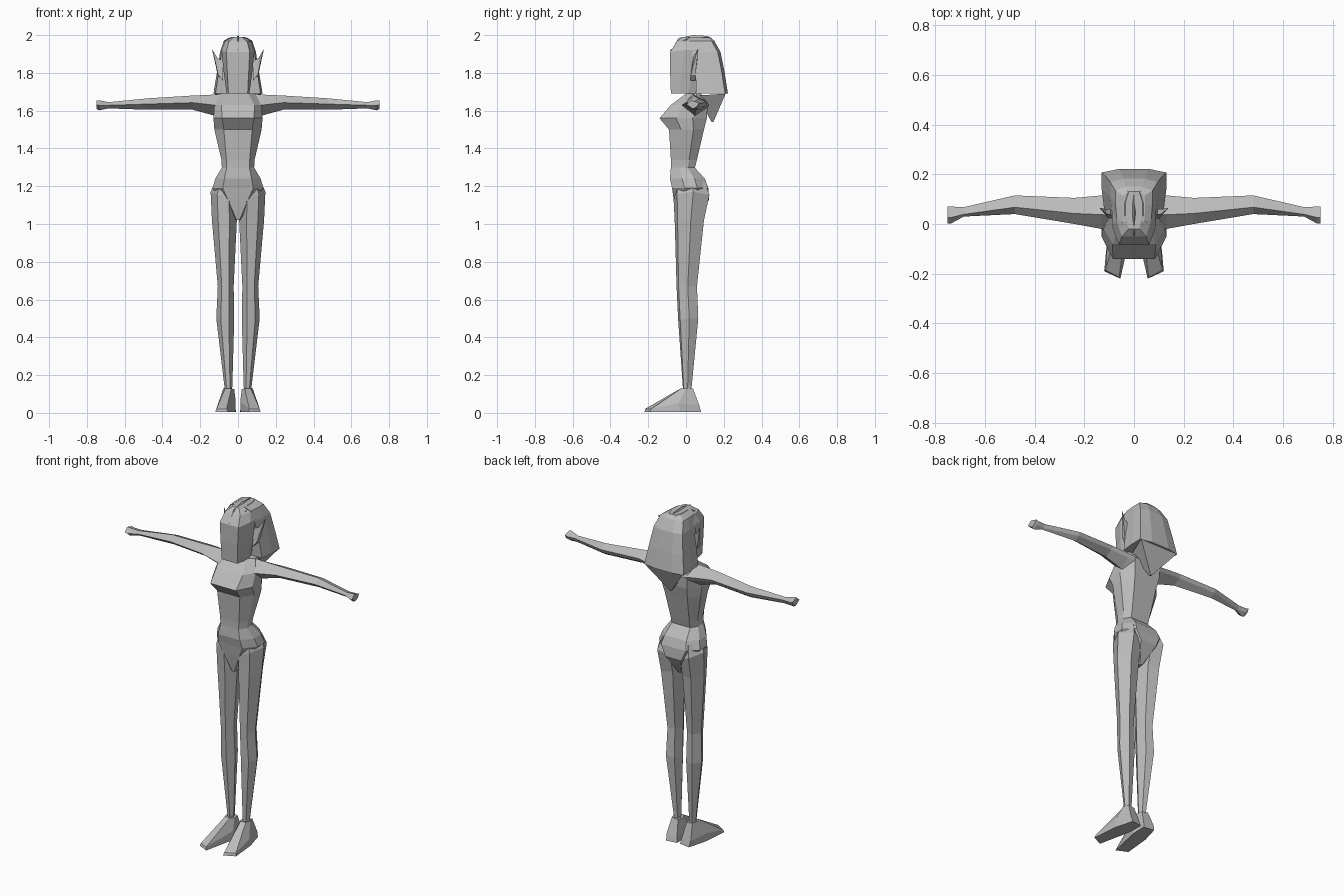
import bpy, bmesh, math

grey = bpy.data.materials.new("plain_grey")
grey.diffuse_color = (0.5, 0.5, 0.5, 1)


def make(name, rings, mirror=False, caps=True):
    """Skin a stack of equal-length point rings, optionally mirrored in x."""
    bm = bmesh.new()
    rows = [[bm.verts.new(p) for p in r] for r in rings]
    n = len(rows[0])
    for a, b in zip(rows, rows[1:]):
        for i in range(n):
            j = (i + 1) % n
            bm.faces.new((a[i], a[j], b[j], b[i]))
    if caps:
        bm.faces.new(rows[0])
        bm.faces.new(rows[-1])
    if mirror:
        g = bmesh.ops.duplicate(bm, geom=bm.verts[:] + bm.edges[:] + bm.faces[:])
        for v in g["geom"]:
            if isinstance(v, bmesh.types.BMVert):
                v.co.x *= -1
    bmesh.ops.remove_doubles(bm, verts=bm.verts, dist=0.0005)
    bmesh.ops.recalc_face_normals(bm, faces=bm.faces)
    me = bpy.data.meshes.new(name)
    bm.to_mesh(me)
    bm.free()
    me.materials.append(grey)
    ob = bpy.data.objects.new(name, me)
    bpy.context.collection.objects.link(ob)
    return ob


def body_ring(z, hw, front, back, panel=0.6, lift=0.0):
    """Symmetric eight-sided ring; lift raises the sides and back."""
    d = back - front
    half = [(panel * hw, front, z), (hw, front + 0.35 * d, z + lift),
            (hw, front + 0.7 * d, z + lift), (panel * hw, back, z + lift)]
    return half + [(-x, y, h) for x, y, h in reversed(half)]


def limb_ring(z, x0, x1, front, back, lift=0.0):
    """Six-sided leg ring, outer side raised by lift."""
    w, d = x1 - x0, back - front
    return [(x0, front + 0.4 * d, z), (x0 + 0.3 * w, front, z + 0.3 * lift),
            (x0 + 0.75 * w, front + 0.1 * d, z + 0.75 * lift),
            (x1, front + 0.55 * d, z + lift),
            (x0 + 0.7 * w, back, z + 0.7 * lift),
            (x0 + 0.2 * w, back - 0.1 * d, z + 0.2 * lift)]


# Torso with bust, ribs and narrow waist
make("torso", [
    body_ring(1.29, 0.085, -0.08, 0.045, 0.7),
    body_ring(1.34, 0.088, -0.08, 0.058, 0.7),
    body_ring(1.50, 0.125, -0.09, 0.095, 0.6),
    body_ring(1.56, 0.13, -0.14, 0.11, 0.65),
    body_ring(1.63, 0.125, -0.08, 0.115, 0.7),
    body_ring(1.69, 0.09, 0.0, 0.08, 0.6)])

# Pelvis narrowing to the crotch
make("pelvis", [
    body_ring(1.02, 0.012, -0.045, 0.06),
    body_ring(1.13, 0.09, -0.065, 0.122, 0.6),
    body_ring(1.19, 0.135, -0.074, 0.118, 0.6),
    body_ring(1.24, 0.12, -0.085, 0.10, 0.6),
    body_ring(1.30, 0.085, -0.08, 0.045, 0.7)])

# Legs
make("legs", [
    limb_ring(0.10, 0.035, 0.07, -0.015, 0.03),
    limb_ring(0.14, 0.03, 0.072, -0.017, 0.03),
    limb_ring(0.50, 0.02, 0.115, -0.042, 0.065),
    limb_ring(0.67, 0.023, 0.107, -0.05, 0.058),
    limb_ring(1.02, 0.006, 0.138, -0.06, 0.095),
    limb_ring(1.12, 0.006, 0.145, -0.066, 0.124, 0.05),
    limb_ring(1.18, 0.02, 0.115, -0.06, 0.10, 0.06)], mirror=True)

# Feet: toes point forward and outward
make("feet", [
    [(0.01, 0.07, 0.005), (0.075, 0.08, 0.005), (0.105, -0.03, 0.005),
     (0.12, -0.19, 0.005), (0.055, -0.22, 0.005), (0.012, -0.02, 0.005)],
    [(0.015, 0.065, 0.03), (0.08, 0.07, 0.04), (0.105, -0.04, 0.05),
     (0.115, -0.185, 0.02), (0.06, -0.215, 0.022), (0.012, -0.03, 0.06)],
    [(0.028, 0.035, 0.125), (0.068, 0.037, 0.13), (0.078, 0.0, 0.13),
     (0.068, -0.025, 0.13), (0.035, -0.027, 0.13), (0.02, -0.005, 0.125)]],
    mirror=True)


# Arms ending in blunt hands: x, front, back, bottom, top
def arm_ring(x, f, b, lo, hi):
    m, zc = (f + b) / 2, (lo + hi) / 2
    return [(x, f, zc), (x, m - 0.01, hi), (x, b, zc + 0.01),
            (x, b - 0.01, zc - 0.01), (x, m, lo)]


make("arms", [arm_ring(*s) for s in (
    (0.07, -0.03, 0.12, 1.55, 1.69), (0.13, -0.02, 0.115, 1.575, 1.685),
    (0.24, 0.0, 0.105, 1.605, 1.68), (0.48, 0.04, 0.115, 1.605, 1.665),
    (0.685, 0.03, 0.068, 1.612, 1.645), (0.735, 0.003, 0.07, 1.602, 1.655),
    (0.75, 0.003, 0.07, 1.61, 1.655))], mirror=True)

# Head: long face block with faceted crown
make("head", [
    body_ring(1.69, 0.06, -0.08, 0.05, 0.85),
    body_ring(1.80, 0.075, -0.084, 0.09, 0.75),
    body_ring(1.91, 0.088, -0.084, 0.13, 0.7, 0.01),
    body_ring(1.965, 0.07, -0.05, 0.14, 0.7),
    body_ring(1.99, 0.035, -0.02, 0.13, 0.6)])

# Thin ridge over the crown, and eyes beside it
make("nose_ridge", [
    [(0, -0.085, 1.92), (0, -0.08, 1.915), (0, -0.07, 1.915)],
    [(-0.014, -0.02, 1.97), (0, -0.04, 1.985), (0.014, -0.02, 1.97)],
    [(-0.01, 0.05, 1.985), (0, 0.04, 2.0), (0.01, 0.05, 1.985)],
    [(-0.002, 0.12, 1.98), (0, 0.12, 1.995), (0.002, 0.12, 1.98)]])
make("eyes", [
    [(0.02, -0.025, z - 0.01), (0.052, -0.02, z - 0.014),
     (0.052, 0.008, z), (0.02, 0.008, z)] for z in (1.95, 1.982)], mirror=True)


# Hair shell: wide at the back, sweeping down to the shoulders
def hair_ring(z, hw, front, back):
    half = [(hw * 0.92, front, z), (hw, (front + back) / 2, z),
            (hw, back - 0.015, z), (hw * 0.45, back, z)]
    return half + [(-x, y, h) for x, y, h in reversed(half)]


make("hair", [
    hair_ring(1.69, 0.13, 0.055, 0.222),
    hair_ring(1.80, 0.112, 0.05, 0.205),
    hair_ring(1.91, 0.095, 0.03, 0.183),
    hair_ring(1.97, 0.075, 0.02, 0.15),
    hair_ring(1.988, 0.045, 0.01, 0.13)])

# Lower lock tapering to a point behind the neck
make("nape_lock", [
    [(-0.125, 0.21, 1.69), (0.125, 0.21, 1.69), (0.07, 0.06, 1.68), (-0.07, 0.06, 1.68)],
    [(-0.004, 0.145, 1.54), (0.004, 0.145, 1.54), (0.004, 0.135, 1.54), (-0.004, 0.135, 1.54)]])

# Pointed ears
make("ears", [
    [(0.08, 0.02, 1.76), (0.08, 0.035, 1.86), (0.08, 0.06, 1.86), (0.08, 0.05, 1.76)],
    [(0.105, 0.025, 1.79), (0.11, 0.04, 1.88), (0.112, 0.06, 1.88), (0.108, 0.05, 1.79)],
    [(0.134, 0.06, 1.92), (0.136, 0.06, 1.925), (0.138, 0.065, 1.925), (0.136, 0.065, 1.92)]],
    mirror=True)
